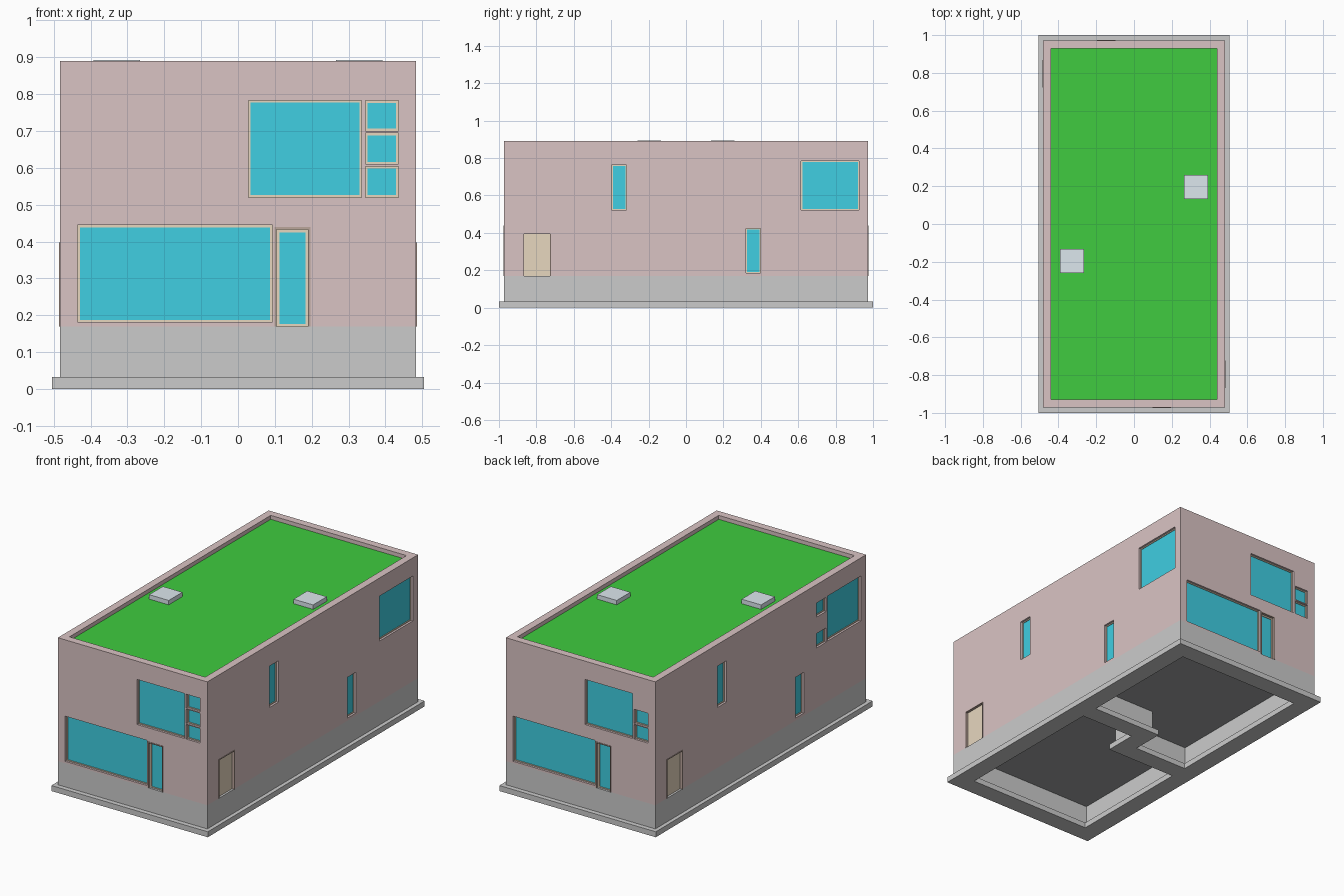
import bpy, bmesh
from math import pi
from mathutils import Matrix, Vector

if "Cube" in bpy.data.objects:
    bpy.data.objects.remove(bpy.data.objects["Cube"])

WX, WY = 0.4825, 0.972          # outer half sizes of the house walls
Z_BASE, Z_TOP = 0.17, 0.89


def material(name, r, g, b):
    m = bpy.data.materials.new(name)
    m.diffuse_color = (r, g, b, 1)
    m.use_nodes = True
    m.node_tree.nodes["Principled BSDF"].inputs["Base Color"].default_value = m.diffuse_color
    return m


BRICK = material("brick", 0.70, 0.55, 0.55)
GLASS = material("glass", 0.05, 0.62, 0.76)
WOOD = material("wood", 0.80, 0.68, 0.52)
TRIM = material("trim", 0.50, 0.38, 0.33)
GRASS = material("grass", 0.05, 0.60, 0.05)
DOME = material("dome", 0.72, 0.80, 0.85)
DARK = material("dark", 0.36, 0.37, 0.38)
I = Matrix.Identity(4)


def finish(name, bm, mat=None):
    bmesh.ops.recalc_face_normals(bm, faces=bm.faces)
    me = bpy.data.meshes.new(name)
    bm.to_mesh(me)
    bm.free()
    ob = bpy.data.objects.new(name, me)
    bpy.context.collection.objects.link(ob)
    if mat:
        me.materials.append(mat)
    return ob


def rect(r):
    u0, u1, v0, v1 = r
    return [(u0, v0), (u1, v0), (u1, v1), (u0, v1)]


def inset(r, t):
    return (r[0] + t, r[1] - t, r[2] + t, r[3] - t)


def add_prism(bm, outline, d0, d1, M=I):
    lo = [bm.verts.new(M @ Vector((u, v, d0))) for u, v in outline]
    hi = [bm.verts.new(M @ Vector((u, v, d1))) for u, v in outline]
    bm.faces.new(lo)
    bm.faces.new(hi)
    n = len(lo)
    for i in range(n):
        j = (i + 1) % n
        bm.faces.new((lo[i], lo[j], hi[j], hi[i]))


def prism(name, outline, d0, d1, mat=None, M=I):
    bm = bmesh.new()
    add_prism(bm, outline, d0, d1, M)
    return finish(name, bm, mat)


def frame(name, outer, inner, d0, d1, mat=None, M=I):
    """Rectangular ring: an outer rectangle with an inner hole."""
    bm = bmesh.new()
    loops = [[bm.verts.new(M @ Vector((u, v, d))) for u, v in rect(r)]
             for r, d in ((outer, d0), (outer, d1), (inner, d1), (inner, d0))]
    for k in range(4):
        a, b = loops[k], loops[(k + 1) % 4]
        for i in range(4):
            j = (i + 1) % 4
            bm.faces.new((a[i], a[j], b[j], b[i]))
    return finish(name, bm, mat)


def centred(x, y):
    return (-x, x, -y, y)


def z_outline(e, c, h):
    """Stepped party wall outline: two arms joined by a middle leg."""
    half = [(-e, -c - h), (h, -c - h), (h, c - h), (e, c - h)]
    return half + [(-x, -y) for x, y in half]


# Foundation: footing strips and plinth walls
frame("footing", centred(0.505, 1.0), centred(0.40, 0.895), 0, 0.032)
prism("party_footing", z_outline(0.40, 0.095, 0.053), 0, 0.032)
frame("plinth", centred(WX, WY), centred(0.4225, 0.912), 0.032, Z_BASE)
prism("party_plinth", z_outline(0.4225, 0.095, 0.03), 0.032, 0.155)
prism("floor_slab", rect(centred(0.43, 0.92)), 0.15, 0.168, DARK)

# Walls with parapet, green roof
T = 0.044
walls = frame("walls", centred(WX, WY), centred(WX - T, WY - T), Z_BASE, Z_TOP, BRICK)
prism("green_roof", rect(centred(WX - T, WY - T)), 0.845, 0.867, GRASS)

# Facade frames: u along the wall, v up, d outwards
cut = bmesh.new()
TILT = Matrix.Rotation(pi / 2, 4, 'X')


def facade(side, turn):
    M = Matrix.Rotation(pi * turn, 4, 'Z')
    if side == "front":
        return M @ Matrix.Translation((0, -WY, 0)) @ TILT
    return M @ Matrix.Rotation(pi / 2, 4, 'Z') @ Matrix.Translation((0, -WX, 0)) @ TILT


def window(name, M, r):
    add_prism(cut, rect(r), -0.06, 0.06, M)
    g = inset(r, 0.006)
    frame(name + "_frame", r, g, -0.044, -0.012, WOOD, M)
    prism(name + "_glass", rect(g), -0.035, -0.016, GLASS, M)


def door(name, M, r, trim, glass=None):
    u0, u1, v0, v1 = r
    add_prism(cut, rect((u0, u1, v0 - 0.01, v1)), -0.06, 0.06, M)
    # Three-sided trim standing just proud of the wall
    i0, i1, i1v = u0 + trim, u1 - trim, v1 - trim
    prism(name + "_trim", [(u0, v0), (u0, v1), (u1, v1), (u1, v0),
                           (i1, v0), (i1, i1v), (i0, i1v), (i0, v0)],
          -0.044, 0.003, TRIM, M)
    leaf = (i0, i1, v0, i1v)
    if glass:
        frame(name + "_leaf", leaf, glass, -0.04, -0.012, WOOD, M)
        prism(name + "_glass", rect(glass), -0.035, -0.016, GLASS, M)
    else:
        prism(name + "_leaf", rect(leaf), -0.04, -0.012, WOOD, M)


PANES = [(0.70, 0.782), (0.61, 0.694), (0.52, 0.604)]

# Two dwellings, the second turned half a circle about the centre
for turn, tag in enumerate(("front_house", "back_house")):
    F, S = facade("front", turn), facade("side", turn)
    window(tag + "_living_window", F, (-0.435, 0.0935, 0.181, 0.4445))
    window(tag + "_bedroom_window", F, (0.0285, 0.335, 0.52, 0.783))
    door(tag + "_glazed_door", F, (0.099, 0.1965, Z_BASE, 0.439), 0.006,
         (0.1125, 0.183, 0.176, 0.425))
    for i, (z0, z1) in enumerate(PANES):
        if turn == 0 or i > 0:
            window(f"{tag}_small_window_{i}", F, (0.3455, 0.435, z0, z1))
        if turn == 1 and i != 1:
            window(f"{tag}_side_small_window_{i}", S, (0.515, 0.603, z0, z1))
    door(tag + "_side_door", S, (-0.869, -0.7225, Z_BASE, 0.397), 0.004)
    window(tag + "_upper_slot_window", S, (-0.397, -0.317, 0.522, 0.763))
    window(tag + "_lower_slot_window", S, (0.32, 0.398, 0.185, 0.423))
    window(tag + "_side_window", S, (0.616, 0.925, 0.522, 0.784))
    # Skylight on the roof
    k = 1 - 2 * turn
    x, y, s = 0.329 * k, 0.196 * k, 0.063
    prism(tag + "_skylight", rect((x - s, x + s, y - s, y + s)), 0.86, 0.893, DOME)

# Cut all openings through the walls
cutter = finish("opening_cutter", cut)
cutter.hide_render = True
cutter.hide_viewport = True
cutter.display_type = 'WIRE'
mod = walls.modifiers.new("openings", 'BOOLEAN')
mod.operation = 'DIFFERENCE'
mod.solver = 'EXACT'
mod.object = cutter
